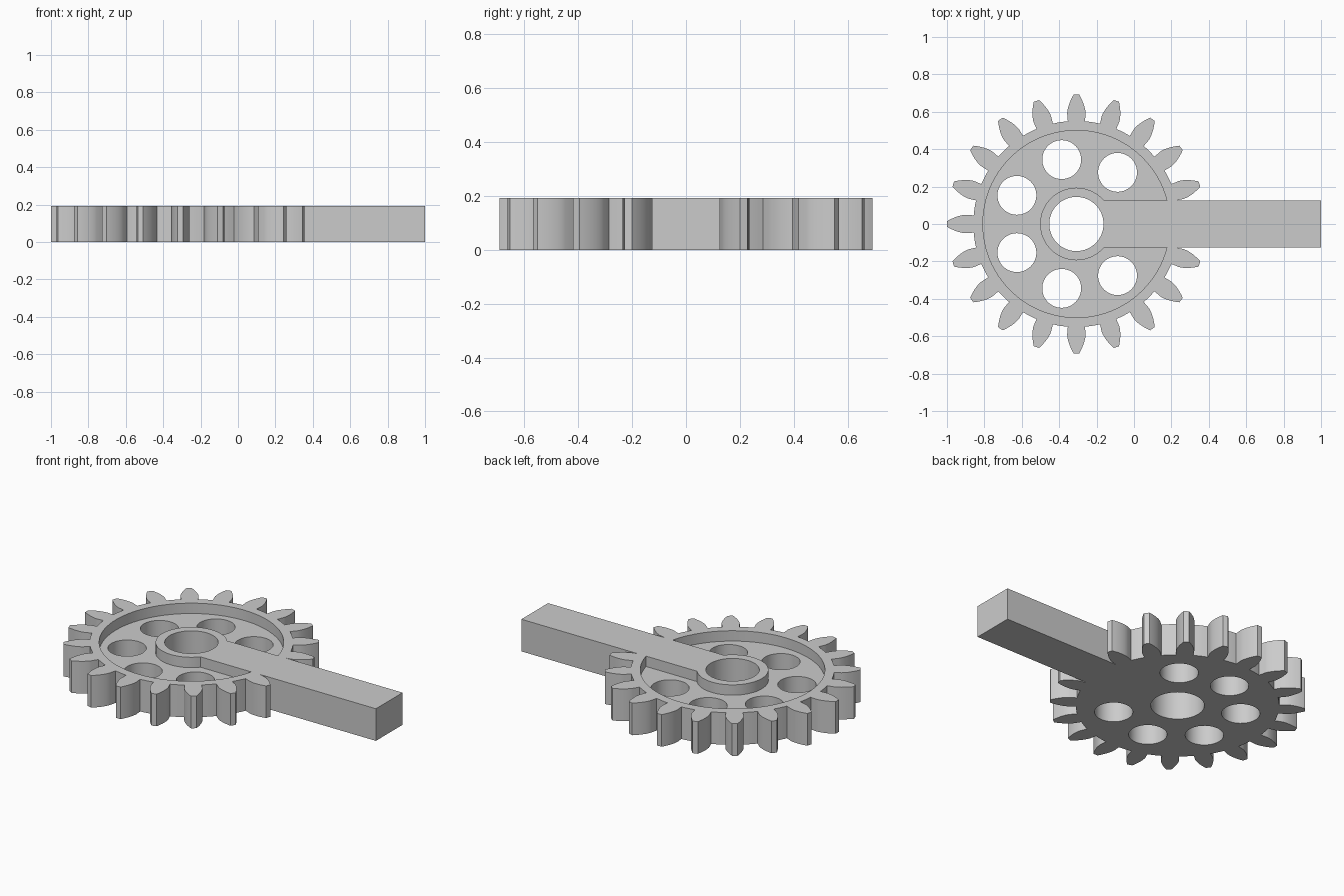
import bpy, bmesh
from math import sin, cos, tan, acos, pi, radians, sqrt

CX = -0.308          # gear axis
H = 0.192            # overall thickness
FLOOR = 0.13         # height of the recessed web
TEETH, TIP, ROOT = 20, 0.692, 0.551

cube = bpy.data.objects.get("Cube")
if cube:
    bpy.data.objects.remove(cube, do_unlink=True)

grey = bpy.data.materials.new("plain grey")
grey.use_nodes = True
colour = (0.6, 0.6, 0.6, 1)
grey.diffuse_color = colour
grey.node_tree.nodes["Principled BSDF"].inputs["Base Color"].default_value = colour


def prism(name, points, z0, z1):
    """Closed outline extruded upwards from z0 to z1."""
    bm = bmesh.new()
    face = bm.faces.new([bm.verts.new((x, y, z0)) for x, y in points])
    ext = bmesh.ops.extrude_face_region(bm, geom=[face])["geom"]
    top = [v for v in ext if isinstance(v, bmesh.types.BMVert)]
    bmesh.ops.translate(bm, verts=top, vec=(0, 0, z1 - z0))
    bmesh.ops.recalc_face_normals(bm, faces=bm.faces)
    mesh = bpy.data.meshes.new(name)
    bm.to_mesh(mesh)
    bm.free()
    mesh.materials.append(grey)
    obj = bpy.data.objects.new(name, mesh)
    bpy.context.collection.objects.link(obj)
    return obj


def circle(x, y, r, n=64):
    return [(x + r * cos(2 * pi * i / n), y + r * sin(2 * pi * i / n)) for i in range(n)]


def combine(target, other, operation):
    """Apply a boolean and discard the helper."""
    bpy.ops.object.select_all(action="DESELECT")
    bpy.context.view_layer.objects.active = target
    target.select_set(True)
    mod = target.modifiers.new(other.name, "BOOLEAN")
    mod.operation, mod.object, mod.solver = operation, other, "EXACT"
    bpy.ops.object.modifier_apply(modifier=mod.name)
    bpy.data.objects.remove(other, do_unlink=True)


# Involute tooth outline
pressure = radians(20)
pitch = 0.629
base = pitch * cos(pressure)
base_half = pi / (2 * TEETH) + tan(pressure) - pressure - 0.01
flank = [(ROOT, base_half)]
for i in range(9):
    r = base + (TIP - base) * i / 8
    a = acos(min(1, base / r))
    flank.append((r, base_half - tan(a) + a))

outline = []
for k in range(TEETH):
    mid = 2 * pi * k / TEETH
    tooth = [(r, mid - a) for r, a in flank] + [(r, mid + a) for r, a in reversed(flank)]
    gap = 2 * pi / TEETH - 2 * base_half
    tooth += [(ROOT, mid + base_half + gap * j / 4) for j in (1, 2, 3)]
    outline += [(CX + r * cos(a), r * sin(a)) for r, a in tooth]

gear = prism("gear_with_arm", outline, 0, H)

# Dished top face, raised hub and arm
combine(gear, prism("recess", circle(CX, 0, 0.5, 96), FLOOR, H + 0.1), "DIFFERENCE")
combine(gear, prism("hub", circle(CX, 0, 0.194), FLOOR / 2, H), "UNION")
W = 0.126
arm_start = CX + 0.1
combine(gear, prism("arm", [(arm_start, -W), (1, -W), (1, W), (arm_start, W)], 0, H), "UNION")

# Bore and lightening holes, with the arm in place of the seventh
combine(gear, prism("bore", circle(CX, 0, 0.145), -0.1, H + 0.1), "DIFFERENCE")
for k in range(1, 7):
    a = 2 * pi * k / 7
    hole = prism("hole", circle(CX + 0.353 * cos(a), 0.353 * sin(a), 0.104, 48), -0.1, H + 0.1)
    combine(gear, hole, "DIFFERENCE")

gear.select_set(True)
bpy.context.view_layer.objects.active = gear
bpy.ops.object.shade_smooth_by_angle(angle=radians(30))
